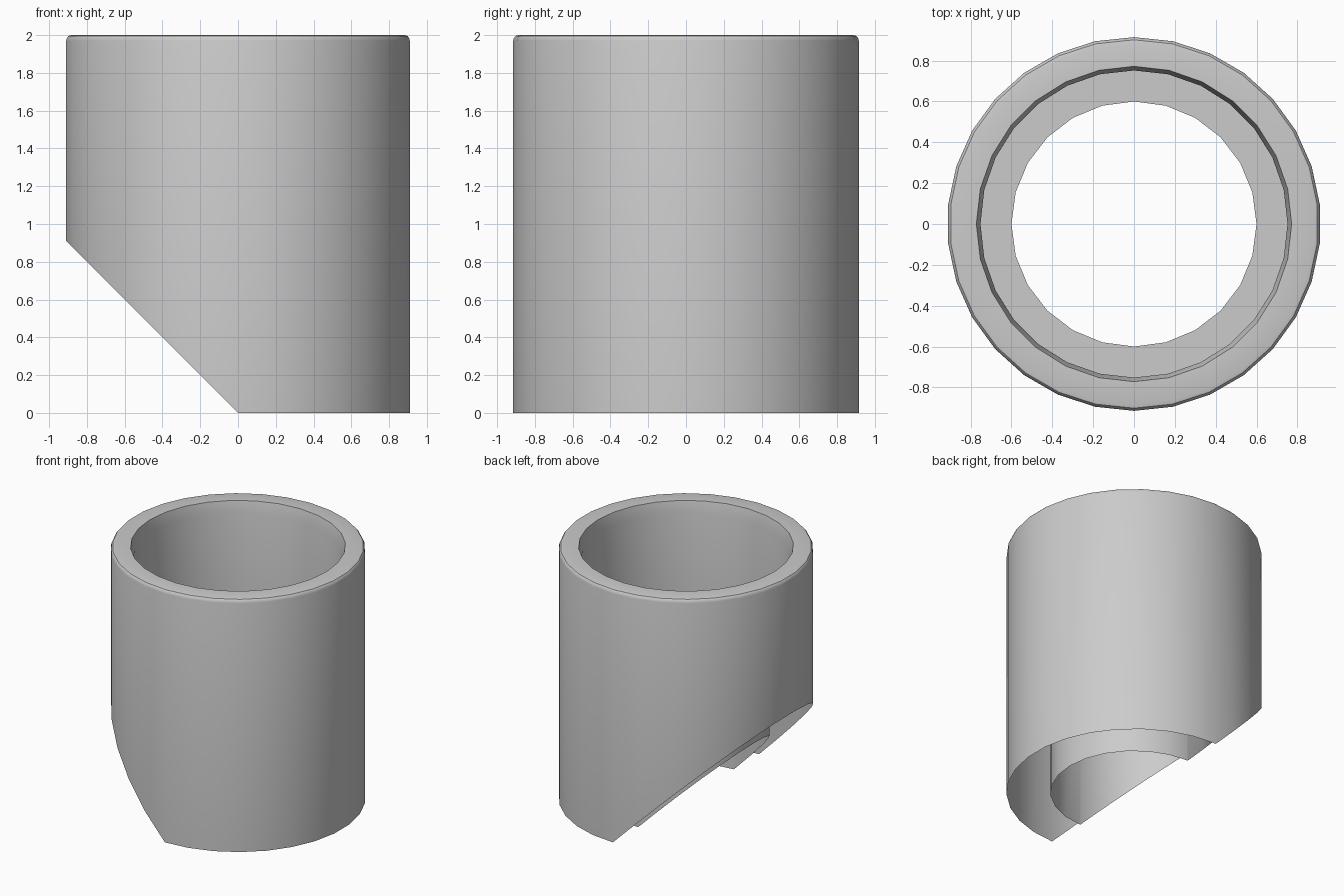
import bpy, bmesh, math

if "Cube" in bpy.data.objects:
    bpy.data.objects.remove(bpy.data.objects["Cube"])

# (radius, z, sides, angle offset in degrees), from outside bottom to bore bottom
RINGS = [
    # outer sleeve and rounded top edge
    (0.915, 0.0, 30, 6), (0.915, 1.97, 30, 6), (0.911, 1.985, 30, 6),
    (0.902, 1.996, 30, 6), (0.885, 2.0, 30, 6),
    # flat rim, tapered lip and socket wall
    (0.772, 2.0, 28, 0), (0.752, 1.91, 28, 0), (0.752, 1.0, 28, 0),
    # flat stop ledge and inner tube
    (0.60, 1.0, 24, 0), (0.60, 0.0, 24, 0),
]

bm = bmesh.new()


def ring(r, z, n, off):
    vs = []
    for i in range(n):
        a = math.radians(off) + 2 * math.pi * i / n
        vs.append(bm.verts.new((r * math.cos(a), r * math.sin(a), z)))
    return vs, math.radians(off)


def join(a, b):
    """Stitch two rings together, even if they have different side counts."""
    (va, oa), (vb, ob) = a, b
    na, nb = len(va), len(vb)
    if na == nb:
        for i in range(na):
            j = (i + 1) % na
            bm.faces.new((va[i], va[j], vb[j], vb[i]))
        return
    i = j = 0
    while i < na or j < nb:
        next_a = oa + 2 * math.pi * (i + 1) / na
        next_b = ob + 2 * math.pi * (j + 1) / nb
        if j >= nb or (i < na and next_a <= next_b):
            bm.faces.new((va[i % na], va[(i + 1) % na], vb[j % nb]))
            i += 1
        else:
            bm.faces.new((va[i % na], vb[(j + 1) % nb], vb[j % nb]))
            j += 1


rings = [ring(*r) for r in RINGS]
for a, b in zip(rings, rings[1:]):
    join(a, b)

# mitre cut through the open double wall at 45 degrees
bmesh.ops.bisect_plane(bm, geom=bm.verts[:] + bm.edges[:] + bm.faces[:],
                       plane_co=(0, 0, 0), plane_no=(-1, 0, -1),
                       clear_outer=True)

mesh = bpy.data.meshes.new("mitred_pipe_socket")
bm.to_mesh(mesh)
bm.free()
obj = bpy.data.objects.new("mitred_pipe_socket", mesh)
bpy.context.collection.objects.link(obj)
bpy.context.view_layer.objects.active = obj
obj.select_set(True)
bpy.ops.object.shade_smooth_by_angle(angle=math.radians(30))
